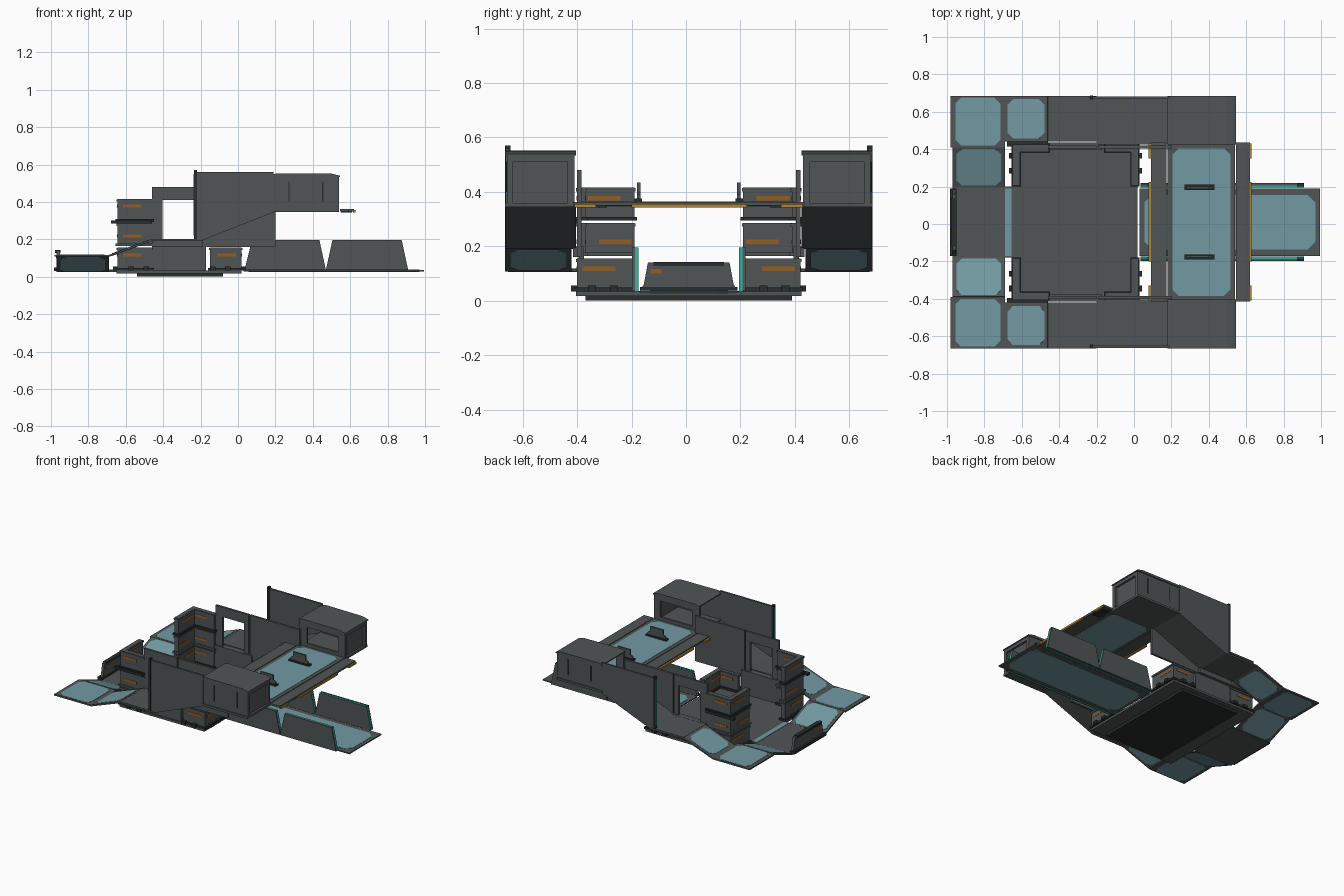
import bpy, bmesh
from mathutils import Vector as V

if "Cube" in bpy.data.objects:
    bpy.data.objects.remove(bpy.data.objects["Cube"])

CY = 0.01  # symmetry plane in y

def material(name, c):
    m = bpy.data.materials.new(name)
    m.diffuse_color = (*c, 1)
    m.use_nodes = True
    m.node_tree.nodes["Principled BSDF"].inputs["Base Color"].default_value = m.diffuse_color
    return m

GREY = material("slate grey", (0.082, 0.09, 0.092))
DARK = material("near black trim", (0.022, 0.026, 0.027))
BLUE = material("pale blue panel", (0.17, 0.32, 0.36))
ORANGE = material("burnt orange", (0.30, 0.11, 0.015))
GOLD = material("gold rail", (0.42, 0.24, 0.04))
TEAL = material("teal glow", (0.02, 0.42, 0.33))

def make(name, bm, mats, mirror=False, rule=None):
    bmesh.ops.recalc_face_normals(bm, faces=bm.faces)
    bm.normal_update()
    if rule:
        for f in bm.faces:
            f.material_index = rule(f)
    me = bpy.data.meshes.new(name)
    bm.to_mesh(me)
    bm.free()
    ob = bpy.data.objects.new(name, me)
    for m in mats:
        me.materials.append(m)
    ob.location.y = CY
    bpy.context.collection.objects.link(ob)
    if mirror:
        md = ob.modifiers.new("mirror", 'MIRROR')
        md.use_axis = (False, True, False)
        md.use_mirror_merge = False
    return ob

def extrude_into(bm, pts, vec):
    """Closed prism from a planar outline."""
    a = [bm.verts.new(p) for p in pts]
    b = [bm.verts.new(V(p) + V(vec)) for p in pts]
    n = len(a)
    bm.faces.new(a)
    bm.faces.new(b[::-1])
    for i in range(n):
        bm.faces.new((a[i], b[i], b[(i + 1) % n], a[(i + 1) % n]))

def box(name, x, y, z, mat, mirror=False):
    bm = bmesh.new()
    extrude_into(bm, [(x[0], y[0], z[0]), (x[1], y[0], z[0]), (x[1], y[1], z[0]), (x[0], y[1], z[0])],
                 (0, 0, z[1] - z[0]))
    return make(name, bm, [mat], mirror)

def wall(name, xz, y, t, mats, mirror=False, rule=None):
    """Upright plate: outline in x,z with thickness in y."""
    bm = bmesh.new()
    extrude_into(bm, [(x, y, z) for x, z in xz], (0, t, 0))
    return make(name, bm, mats, mirror, rule)

def plan(name, xy, z0, z1, mat, mirror=False):
    bm = bmesh.new()
    extrude_into(bm, [(x, y, z0) for x, y in xy], (0, 0, z1 - z0))
    return make(name, bm, [mat], mirror)

def panel(name, o, u, v, mirror=False, m=(.02, .02), chamfer=.03, t=.01):
    """Grey plate with a chamfered blue pane showing on both sides."""
    o, u, v = V(o), V(u), V(v)
    n = u.cross(v).normalized()
    bm = bmesh.new()
    extrude_into(bm, [o - n * t / 2, o + u - n * t / 2, o + u + v - n * t / 2, o + v - n * t / 2], n * t)
    make(name + "_plate", bm, [GREY], mirror)
    U, W = u.normalized(), v.normalized()
    a0, a1, b0, b1, c = m[0], u.length - m[0], m[1], v.length - m[1], chamfer
    oct_ = [(a0 + c, b0), (a1 - c, b0), (a1, b0 + c), (a1, b1 - c),
            (a1 - c, b1), (a0 + c, b1), (a0, b1 - c), (a0, b0 + c)]
    bm = bmesh.new()
    T = t + .004
    extrude_into(bm, [o + U * a + W * b - n * T / 2 for a, b in oct_], n * T)
    make(name + "_pane", bm, [BLUE], mirror)

# Floor platform
box("under_plate", (-.54, -.08), (-.38, .38), (0, .02), DARK)
box("floor", (-.65, .02), (-.415, .415), (.018, .034), GREY)
box("side_sill", (-.46, -.17), (.385, .405), (.034, .2), GREY, True)
box("side_sill_rail", (-.46, -.19), (.40, .425), (.16, .2), GREY, True)

# Corner barriers: L shaped, stacked
def corner(tag, x, sx, levels, ax):
    def L(g, t=.03):
        X = lambda d: x + sx * d
        return [(X(-g), .2 - g), (X(-g), .41 + g), (X(ax + g), .41 + g), (X(ax + g), .41 - t - g),
                (X(t + g), .41 - t - g), (X(t + g), .2 - g)]
    for i in range(levels):
        z = .034 + i * .13
        plan(f"{tag}_barrier_{i}", L(0), z, z + .122, GREY, True)
        plan(f"{tag}_barrier_base_{i}", L(.01), z, z + .014, DARK if i != 1 else GREY, True)
        plan(f"{tag}_barrier_cap_{i}", L(.005), z + .108, z + .12, GREY, True)
        # orange markings pass through the wall so both faces show them
        xs = sorted((x - sx * .002, x + sx * .032))
        y0 = (.26, .2, .24)[i]
        zs = z + (.075, .045, .075)[i]
        box(f"{tag}_marking_side_{i}", xs, (y0 + .01, y0 + .13), (zs, zs + .016), ORANGE, True)
        xm = sorted((x + sx * .03, x + sx * min(.13, ax - .03)))
        box(f"{tag}_marking_end_{i}", xm, (.378, .412), (zs, zs + .016), ORANGE, True)
    # dark pegs and bolts at floor level
    for k in (.06, .14):
        xp = sorted((x + sx * k, x + sx * (k + .03)))
        box(f"{tag}_peg_{k}", xp, (.41, .432), (.034, .056), DARK, True)
        xq = sorted((x - sx * .022, x))
        box(f"{tag}_side_peg_{k}", xq, (.2 + k, .23 + k), (.034, .056), DARK, True)

corner("rear", -.645, 1, 3, .185)
corner("front", .02, -1, 1, .17)
box("barrier_ridge", (-.68, -.46), (.405, .43), (.284, .302), DARK, True)

# Window plate and inner wall
for nm, xs, zs in (("left", (-.46, -.405), (.2, .48)), ("right", (-.235, -.2), (.2, .48)),
                   ("top", (-.405, -.235), (.41, .48))):
    box("window_frame_" + nm, xs, (.395, .41), zs, GREY, True)
box("inner_wall", (-.19, .2), (.395, .41), (.16, .48), GREY, True)

# Raised side walkway with stair slope and outer wall
box("walkway", (-.46, -.2), (.43, .675), (.19, .202), GREY, True)
wall("stair_slope", [(-.2, .19), (.19, .345), (.19, .357), (-.2, .202)], .415, .255, [GREY], True)
wall("outer_wall", [(-.22, .19), (-.2, .19), (.19, .345), (.19, .56), (-.22, .56)], .66, .013, [GREY], True)
box("wall_post", (-.236, -.22), (.655, .676), (.2, .571), DARK, True)
box("wall_post_light", (-.239, -.235), (.66, .672), (.22, .55), TEAL, True)

# Lookout boxes with an open inner side
box("lookout_floor", (.18, .54), (.415, .675), (.345, .36), GREY, True)
wall("lookout_roof", [(.18, .538), (.545, .533), (.545, .54), (.5, .551), (.21, .553), (.18, .546)],
     .415, .26, [GREY], True)
box("lookout_outer_wall", (.19, .54), (.655, .668), (.36, .54), GREY, True)
box("lookout_end_wall", (.515, .525), (.43, .66), (.36, .54), GREY, True)
for nm, xs, zs in (("left", (.18, .24), (.36, .54)), ("right", (.49, .54), (.36, .54)),
                   ("top", (.24, .49), (.5, .54)), ("bottom", (.24, .49), (.36, .385))):
    box("lookout_frame_" + nm, xs, (.42, .435), zs, GREY, True)
for nm, ys, zs in (("inner", (.42, .445), (.36, .54)), ("outer", (.645, .668), (.36, .54)),
                   ("top", (.445, .645), (.51, .54))):
    box("lookout_end_rim_" + nm, (.52, .54), ys, zs, GREY, True)
for xl in (.27, .45):
    box(f"lookout_slot_{xl}", (xl, xl + .006), (.666, .672), (.4, .51), DARK, True)

# Bridge between the lookouts
panel("bridge", (.18, -.42, .356), (.36, 0, 0), (0, .84, 0), m=(.025, .025), chamfer=.035, t=.014)
for tag, xs in (("inner", (.09, .175)), ("outer", (.545, .62))):
    box("bridge_edge_" + tag, xs, (-.425, .425), (.35, .363), GREY)
for tag, x in (("inner", .078), ("outer", .614)):
    box("bridge_rail_" + tag, (x, x + .015), (-.21, .215), (.343, .356), GOLD)
    box("bridge_rail_end_" + tag, (x, x + .015), (.34, .42), (.343, .356), GOLD, True)
box("bridge_hinge", (.55, .61), (.3, .4), (.343, .35), DARK, True)
wall("bridge_bracket", [(.28, .363), (.42, .363), (.42, .39), (.4, .4), (.4, .435), (.3, .435), (.3, .4), (.28, .39)],
     .178, .012, [GREY], True)
box("bracket_foot", (.27, .43), (.172, .2), (.362, .376), DARK, True)

# Entry ramp with side walls; edge faces glow teal
panel("ramp", (.03, -.18, .032), (.965, 0, 0), (0, .36, 0), m=(.025, .035), chamfer=.04, t=.008)
edge = lambda f: 0 if abs(f.normal.y) > .5 else 1
for i, pts in enumerate(([(.035, .034), (.47, .034), (.435, .195), (.075, .195)],
                         [(.47, .034), (.91, .034), (.875, .195), (.505, .195)])):
    wall(f"ramp_side_{i}", pts, .184, .014, [GREY, TEAL], True, edge)
    wall(f"ramp_side_skin_{i}", [(x, z + .002) for x, z in pts], .197, .012, [GREY], True)

# Rear landing and its bench wall
box("landing", (-.97, -.645), (-.19, .19), (.026, .036), GREY)
box("landing_strip", (-.69, -.655), (-.18, .18), (.03, .039), BLUE)
bm = bmesh.new()
extrude_into(bm, [(-.97, -.18, .036), (-.97, .18, .036), (-.97, .165, .06), (-.97, .15, .14),
                  (-.97, -.15, .14), (-.97, -.165, .06)], (.018, 0, 0))
make("bench_wall", bm, [GREY])
box("bench_wall_base", (-.985, -.95), (-.18, .18), (.03, .05), DARK)
box("bench_wall_cap", (-.978, -.948), (-.13, .13), (.128, .142), DARK)
box("bench_marking", (-.973, -.949), (-.14, -.1), (.1, .116), ORANGE)

# Folded walkway leading from the landing up to the side walkways
panel("lower_slope", (-.97, .19, .032), (.28, 0, 0), (0, .21, .08), True, m=(.02, .008))
panel("corner_deck", (-.98, .4, .112), (.29, 0, 0), (0, .275, 0), True, m=(.025, .01))
panel("upper_slope", (-.69, .43, .112), (.23, 0, .085), (0, .245, 0), True, m=(.018, .018))
